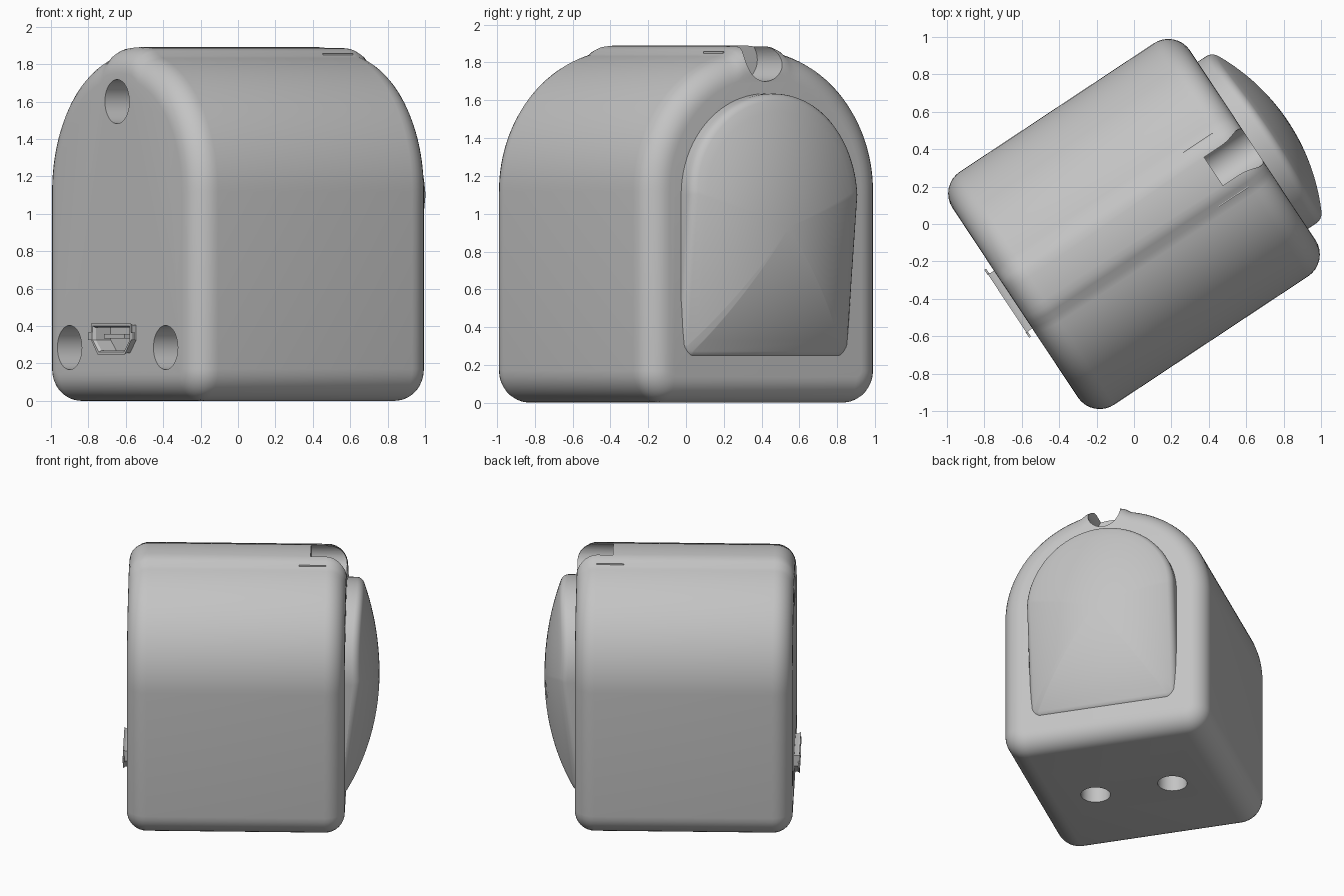
import bpy
import bmesh
from math import sin, cos, pi, radians, sqrt
from mathutils import Matrix

if "Cube" in bpy.data.objects:
    bpy.data.objects.remove(bpy.data.objects["Cube"], do_unlink=True)

# The whole model is turned on the ground: local +x is the domed end
TURN = Matrix.Rotation(radians(33.5), 4, "Z")

grey = bpy.data.materials.new("plain grey")
grey.use_nodes = True
GREY = (0.55, 0.55, 0.55, 1)
grey.diffuse_color = GREY
grey.node_tree.nodes["Principled BSDF"].inputs["Base Color"].default_value = GREY


def finish(bm, name):
    bmesh.ops.recalc_face_normals(bm, faces=bm.faces)
    bm.transform(TURN)
    mesh = bpy.data.meshes.new(name)
    bm.to_mesh(mesh)
    bm.free()
    obj = bpy.data.objects.new(name, mesh)
    mesh.materials.append(grey)
    bpy.context.collection.objects.link(obj)
    return obj


def select(obj):
    bpy.ops.object.select_all(action="DESELECT")
    obj.select_set(True)
    bpy.context.view_layer.objects.active = obj


def smooth(obj, angle=32):
    select(obj)
    bpy.ops.object.shade_smooth_by_angle(angle=radians(angle))


def arch(half, bottom, spring, corner, ridge=0.0, steps=64):
    """Arched door outline with round lower corners, as (y, z) points."""
    pts = []
    for i in range(steps + 1):
        a = pi * i / steps
        y, z = half * cos(a), spring + half * sin(a)
        fade = min(1, max(0, (0.19 - abs(y)) / 0.07))
        pts.append((y, z + ridge * fade * fade * (3 - 2 * fade)))
    for side, start in ((-1, pi), (1, 1.5 * pi)):
        for i in range(9):
            a = start + pi / 2 * i / 8
            pts.append((side * (half - corner) + corner * cos(a),
                        bottom + corner + corner * sin(a)))
    return pts


def loft(rings, name):
    """Skin rings of (x, y, z) points and cap both ends."""
    bm = bmesh.new()
    loops = [[bm.verts.new(p) for p in ring] for ring in rings]
    for a, b in zip(loops, loops[1:]):
        for i in range(len(a)):
            j = (i + 1) % len(a)
            bm.faces.new((a[i], a[j], b[j], b[i]))
    bm.faces.new(loops[0])
    bm.faces.new(loops[-1])
    return finish(bm, name)


def at(x, outline):
    return [(x, y, z) for y, z in outline]


def rod(name, radius, depth, centre, axis):
    bm = bmesh.new()
    turn = Matrix.Rotation(pi / 2, 4, "Y") if axis == "X" else Matrix()
    bmesh.ops.create_cone(bm, cap_ends=True, segments=40, radius1=radius, radius2=radius,
                          depth=depth, matrix=Matrix.Translation(centre) @ turn)
    return finish(bm, name)


def box(name, size, centre):
    bm = bmesh.new()
    bmesh.ops.create_cube(bm, size=1, matrix=Matrix.Translation(centre) @ Matrix.Diagonal((*size, 1)))
    return finish(bm, name)


def cut(obj, cutter):
    cutter.hide_render = True
    mod = obj.modifiers.new("cut", "BOOLEAN")
    mod.operation = "DIFFERENCE"
    mod.solver = "EXACT"
    mod.object = cutter
    select(obj)
    bpy.ops.object.modifier_apply(modifier=mod.name)
    bpy.data.objects.remove(cutter, do_unlink=True)


# Body: arched block with every end edge rounded
END, FILLET = 0.762, 0.14
rings = []
for side in (-1, 1):
    part = []
    for i in range(9):
        a = pi / 2 * i / 8
        inset = FILLET * (1 - sin(a))
        part.append(at(side * (END - FILLET + FILLET * cos(a)),
                       arch(0.747 - inset, inset, 1.118, 0.17 - inset, 0.026)))
    rings += part if side < 0 else part[::-1]
body = loft(rings, "body")

# Round notch at the top of the domed end
cut(body, rod("notch_cutter", 0.115, 0.5, (0.76, 0, 1.815), "X"))
# Screw holes in the back and in the base
for y, z in ((0.02, 1.6), (0.48, 0.285), (-0.45, 0.285)):
    cut(body, rod("back_hole_cutter", 0.118, 0.4, (-END, y, z), "X"))
for y in (-0.28, 0.28):
    cut(body, rod("base_hole_cutter", 0.103, 0.4, (0, y, 0), "Z"))


# Socket outline: wide top, chamfered lower corners
def socket(grow):
    half = [(0.185, 0.405), (0.185, 0.325), (0.125, 0.255)]
    pts = half + [(-y, z) for y, z in reversed(half)]
    return [(0.02 + y * (1 + grow / 0.185), 0.33 + (z - 0.33) * (1 + grow / 0.075)) for y, z in pts]


cut(body, loft([at(-0.9, socket(0)), at(-0.66, socket(0))], "socket_cutter"))
smooth(body)

# Socket shell, flared at its mouth, with a tongue inside
shell = loft([at(-0.67, socket(0)), at(-0.785, socket(0)), at(-0.8, socket(0.008)),
              at(-0.8, socket(-0.006)), at(-0.785, socket(-0.014)), at(-0.69, socket(-0.014))],
             "socket_shell")
tongue = box("socket_tongue", (0.09, 0.2, 0.025), (-0.735, 0.02, 0.345))
for side in (-1, 1):
    box("socket_tab", (0.012, 0.035, 0.04), (-0.797, 0.02 + side * 0.2, 0.345))
    # Thin seams beside the notch
    box("notch_seam", (0.19, 0.006, 0.03), (0.525, side * 0.172, 1.842))

# Front cover: arched plate with a domed face and softened rim
HALF, LOW, SPRING, CORNER = 0.535, 0.237, 1.1, 0.07
MID = 0.93


def dome(y, z):
    return 0.99 - 1.18 * (1 - sqrt(1 - (y / 1.18) ** 2 - ((z - MID) / 1.6) ** 2))


rim = arch(HALF, LOW, SPRING, CORNER)
rings = [at(0.74, rim)]
for i in range(5):
    a = pi / 2 * i / 4
    inset = 0.035 * (1 - cos(a))
    line = arch(HALF - inset, LOW + inset, SPRING, CORNER - inset)
    rings.append([(dome(y, z) - 0.035 * (1 - sin(a)), y, z) for y, z in line])
for i in range(1, 12):
    s = 1 - i / 11.5
    rings.append([(dome(y * s, MID + (z - MID) * s), y * s, MID + (z - MID) * s) for y, z in line])
smooth(loft(rings, "front_cover"))
